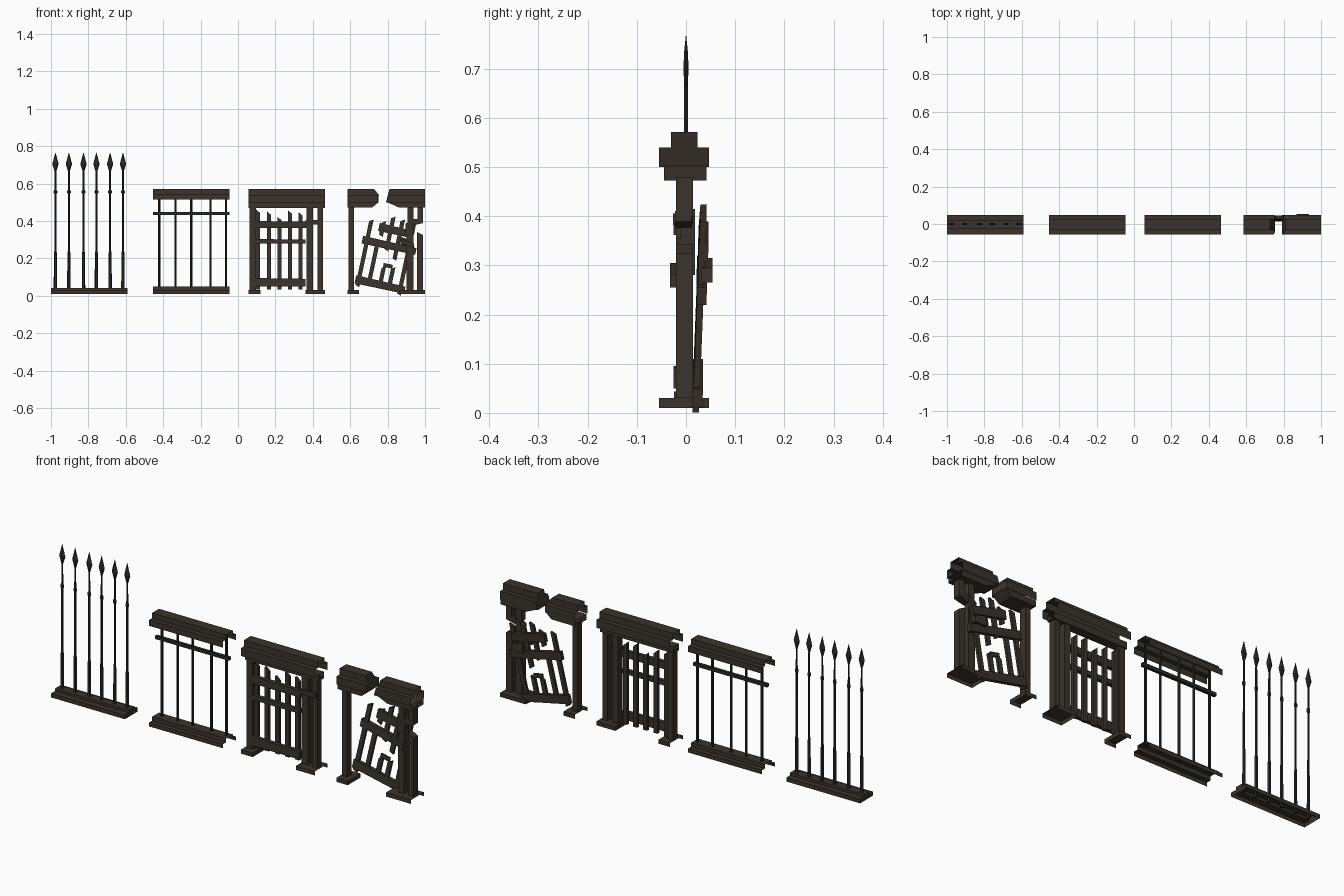
import bpy, bmesh, math
from mathutils import Matrix, Vector

if "Cube" in bpy.data.objects:
    bpy.data.objects.remove(bpy.data.objects["Cube"])


def material(name, rgb):
    m = bpy.data.materials.new(name)
    m.diffuse_color = (*rgb, 1)
    m.use_nodes = True
    m.node_tree.nodes["Principled BSDF"].inputs["Base Color"].default_value = m.diffuse_color
    return m


WOOD = material("dark weathered wood", (0.042, 0.033, 0.025))
IRON = material("blackened iron", (0.022, 0.022, 0.019))


def finish(name, bm, mat):
    bmesh.ops.recalc_face_normals(bm, faces=bm.faces)
    me = bpy.data.meshes.new(name)
    bm.to_mesh(me)
    bm.free()
    me.materials.append(mat)
    ob = bpy.data.objects.new(name, me)
    bpy.context.collection.objects.link(ob)
    return ob


def beam(name, left, right, profile, caps="", mat=WOOD):
    """Open-bottomed profile (y, z) run along x; left/right are x or a function of (y, z).
    caps: L and R close the ends, B closes the bottom."""
    bm = bmesh.new()
    rows = []
    for end in (left, right):
        fx = end if callable(end) else (lambda y, z, e=end: e)
        rows.append([bm.verts.new((fx(y, z), y, z)) for y, z in profile])
    a, b = rows
    n = len(a)
    for i in range(n if "B" in caps else n - 1):
        j = (i + 1) % n
        bm.faces.new((a[i], a[j], b[j], b[i]))
    if "L" in caps:
        bm.faces.new(a)
    if "R" in caps:
        bm.faces.new(b)
    return finish(name, bm, mat)


def rect(y0, y1, z0, z1):
    return [(y0, z0), (y0, z1), (y1, z1), (y1, z0)]


def step(z0, z1, z2, n0=-0.031, n1=0.023):
    """Wide lower course with a narrower course on top."""
    return [(-.055, z0), (-.055, z1), (n0, z1), (n0, z2),
            (n1, z2), (n1, z1), (.047, z1), (.047, z0)]


def board(name, x0, x1, z0, z1, y0=-.02, y1=.014, top=(0, 0), bottom=(0, 0), m=None, mat=WOOD):
    """Board with optionally slanted top and bottom; top/bottom are left, right z shifts."""
    bm = bmesh.new()
    pts = [(x0, z0 + bottom[0]), (x1, z0 + bottom[1]), (x1, z1 + top[1]), (x0, z1 + top[0])]
    f = [bm.verts.new((x, y0, z)) for x, z in pts]
    k = [bm.verts.new((x, y1, z)) for x, z in pts]
    bm.faces.new(f)
    bm.faces.new(k)
    for i in range(4):
        j = (i + 1) % 4
        bm.faces.new((f[i], f[j], k[j], k[i]))
    if m:
        bm.transform(m)
    return finish(name, bm, mat)


def lathe(name, x, profile, sides=6, turn=0.0, mat=IRON):
    """Turned rod: profile of (half width x, half depth y, z)."""
    bm = bmesh.new()
    rings = []
    for rx, ry, z in profile:
        ring = []
        for i in range(sides):
            a = 2 * math.pi * i / sides
            v = Vector((rx * math.cos(a), ry * math.sin(a), z))
            v.rotate(Matrix.Rotation(turn, 3, "Z"))
            ring.append(bm.verts.new(v + Vector((x, 0, 0))))
        rings.append(ring)
    for a, b in zip(rings, rings[1:]):
        for i in range(sides):
            j = (i + 1) % sides
            bm.faces.new((a[i], a[j], b[j], b[i]))
    bm.faces.new(rings[0])
    bm.faces.new(rings[-1])
    return finish(name, bm, mat)


# --- Panel 1: row of spears on a stepped sill
beam("spear_sill", -1, -.59, step(.01, .03, .043, -.024, .018), "LR")
for x in (-.976, -.904, -.826, -.757, -.684, -.615):
    lathe("spear", x, [
        (.0095, .007, .02), (.0085, .006, .22), (.006, .005, .24), (.0055, .005, .545),
        (.010, .007, .550), (.010, .007, .560), (.0055, .005, .566), (.0045, .0045, .665),
        (.017, .006, .705), (.008, .004, .738), (.0006, .0006, .766)])

# --- Panel 2: iron bars between sill and head beam
beam("bar_sill", -.455, -.045, step(.01, .03, .05))
beam("bar_head_beam", -.455, -.045, step(.515, .545, .571))
for x in (-.422, -.334, -.251, -.147, -.064):
    lathe("iron_bar", x, [(.0065, .0065, .04), (.0065, .0065, .55)])
board("iron_cross_bar", -.455, -.045, .431, .447, -.008, .008, mat=IRON)

# --- Panel 3: intact gate
beam("gate_head_beam", .055, .465, step(.50, .54, .571))
beam("gate_lintel", .055, .465, rect(-.024, .020, .47, .502), "B")
beam("gate_foot_left", .055, .12, rect(-.055, .047, .01, .03), "R")
beam("gate_foot_right", .36, .465, rect(-.055, .047, .01, .03), "L")
board("gate_post_left", .062, .095, .03, .48)
board("gate_post_right", .425, .455, .03, .48)
board("gate_inner_post", .367, .402, .03, .48)
board("gate_latch_board", .36, .45, .382, .405, -.026, -.016)
for x, top in ((.107, .455), (.165, .445), (.222, .415), (.278, .45), (.334, .44)):
    board("gate_picket", x - .011, x + .011, .035, top, -.008, .007, (.008, -.012))
for x0, x1, z0, z1 in ((.09, .365, .362, .398), (.09, .36, .28, .302), (.095, .36, .05, .093)):
    board("gate_rail", x0, x1, z0, z1, -.025, -.006, (.002, -.002))

# --- Panel 4: ruined frame, head beam snapped in two
beam("ruin_head_beam_left", .585, lambda y, z: .755 - max(0, z - .54) * .8 - abs(y) * .1,
     step(.50, .54, .571), "R")
beam("ruin_head_beam_right", lambda y, z: .787 + max(0, z - .5) * .3 + abs(y) * .1, 1,
     step(.50, .54, .571), "L")
beam("ruin_lintel_left", .585, lambda y, z: .715 + (z - .47) * 1.2,
     rect(-.045, .042, .472, .502), "BR")
beam("ruin_lintel_right", lambda y, z: .865 - (z - .47) * 2.2, 1,
     rect(-.045, .042, .472, .502), "BL")
beam("ruin_foot_left", .585, .648, rect(-.055, .047, .01, .03), "R")
beam("ruin_foot_right", .86, 1, rect(-.055, .047, .01, .03), "L")
board("ruin_post_left", .592, .620, .03, .48)
board("ruin_post_right_lower", .957, .99, .03, .33, top=(.012, -.006))
board("ruin_post_right_stub", .96, .99, .39, .48, bottom=(-.005, .01))
board("ruin_inner_post_lower", .902, .937, .03, .335, top=(-.02, .02))
board("ruin_inner_post_upper", .905, .937, .385, .48, bottom=(.015, -.01))
board("ruin_latch_board", .93, .99, .385, .41, -.022, .012, bottom=(-.01, .004))
board("splintered_block", .895, .935, .30, .405, -.012, .018, (-.02, .01), (.03, -.02))
board("loose_splinter", .87, .94, .255, .28, -.033, -.018, (.025, 0), (.025, 0))

# Fallen gate: tipped sideways and leaning back
TIP = (Matrix.Translation((.623, .014, .066)) @ Matrix.Rotation(math.radians(12), 4, "Y")
       @ Matrix.Rotation(math.radians(-2.2), 4, "X"))
for u, v0, v1 in ((.018, -.01, .35), (.075, .02, .25), (.085, .28, .355), (.135, .02, .12),
                  (.130, .21, .39), (.185, .02, .125), (.182, .17, .385), (.245, -.008, .38)):
    board("fallen_picket", u - .011, u + .011, v0, v1, 0, .013, (-.008, .006), (.004, -.004), TIP)
board("fallen_cross_splinter", .13, .18, .12, .14, .001, .011, m=TIP)
for u0, u1, v0, v1 in ((0, .27, .002, .042), (-.008, .285, .218, .256), (.065, .255, .302, .342)):
    board("fallen_rail", u0, u1, v0, v1, -.001, .019, (.003, -.002), m=TIP)
# Broken rail end jutting out at the back
board("rail_stub", .87, .935, .265, .305, .032, .054, (.01, -.01))
